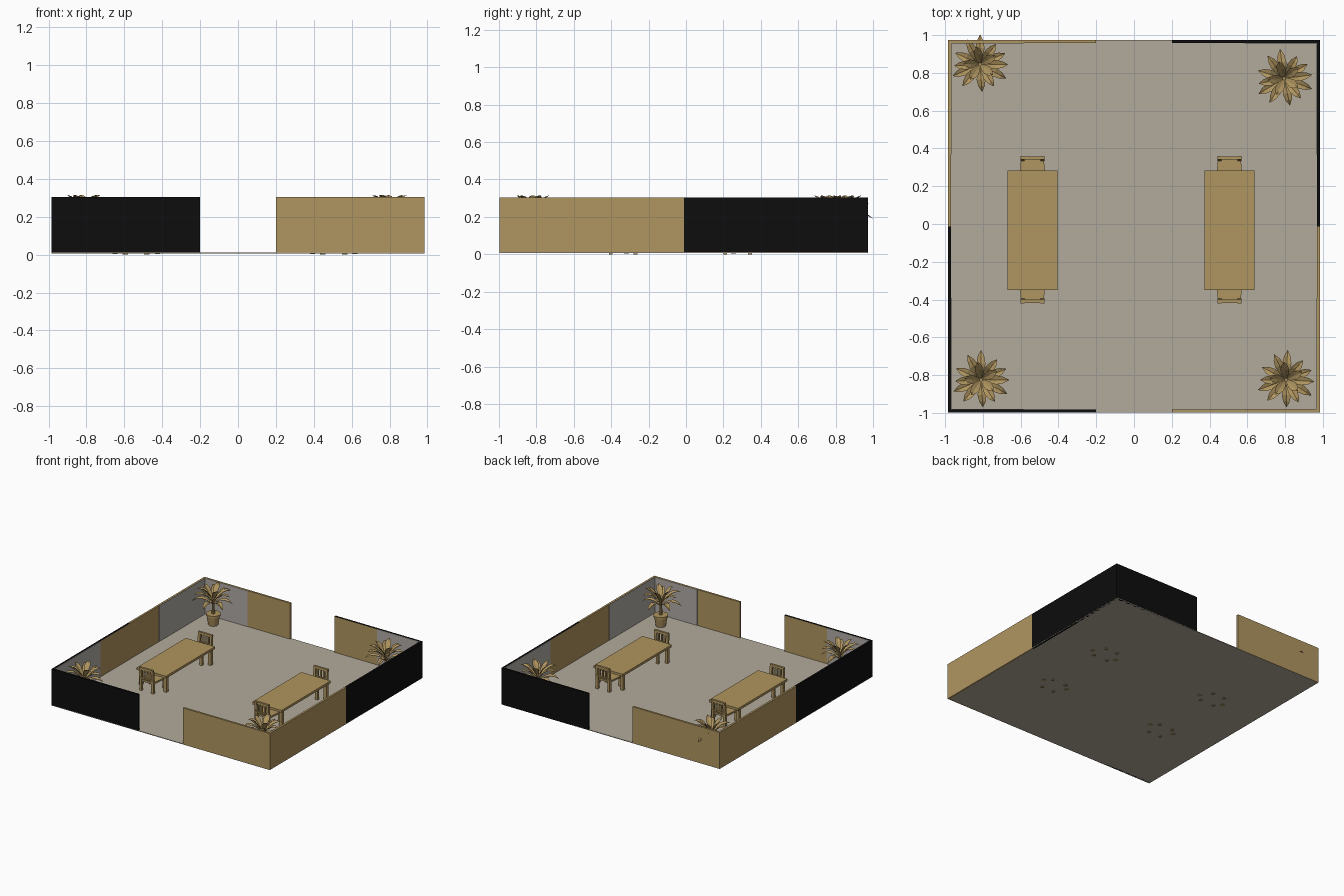
import bpy, bmesh, math
from mathutils import Vector, Matrix

if "Cube" in bpy.data.objects:
    bpy.data.objects.remove(bpy.data.objects["Cube"])


def mat(name, srgb):
    m = bpy.data.materials.new(name)
    lin = [c / 12.92 if c <= 0.04045 else ((c + 0.055) / 1.055) ** 2.4 for c in srgb]
    m.diffuse_color = (*lin, 1)
    m.use_nodes = True
    m.node_tree.nodes["Principled BSDF"].inputs["Base Color"].default_value = m.diffuse_color
    return m


TAN = mat("tan", (0.69, 0.585, 0.375))
BLACK = mat("black", (0.05, 0.05, 0.05))
FLOOR = mat("floor_grey", (0.70, 0.67, 0.61))
PANEL = mat("panel_grey", (0.69, 0.67, 0.65))


def finish(name, bm, *mats):
    me = bpy.data.meshes.new(name)
    bm.to_mesh(me)
    bm.free()
    for m in mats:
        me.materials.append(m)
    ob = bpy.data.objects.new(name, me)
    bpy.context.collection.objects.link(ob)
    return ob


def add_box(bm, lo, hi):
    lo, hi = Vector(lo), Vector(hi)
    mtx = Matrix.Translation((lo + hi) / 2) @ Matrix.Diagonal((*(hi - lo), 1))
    return bmesh.ops.create_cube(bm, size=1, matrix=mtx)["verts"]


def box(name, a, b, *mats):
    lo = [min(p, q) for p, q in zip(a, b)]
    hi = [max(p, q) for p, q in zip(a, b)]
    bm = bmesh.new()
    add_box(bm, lo, hi)
    bm.normal_update()
    return finish(name, bm, *mats)


# Room dimensions
X, YC, Y = 0.985, -0.012, 0.985
Z0, Z1, T = 0.006, 0.304, 0.016
box("floor", (-X, YC - Y, Z0), (X, YC + Y, 0.011), FLOOR)

# Corner walls: black ones keep a tan inner face; grey panels line each corner
for sx in (-1, 1):
    for sy in (-1, 1):
        dark = sx == sy
        tag = ("left" if sx < 0 else "right") + ("_front" if sy < 0 else "_back")
        mats = (BLACK, TAN) if dark else (TAN, TAN)
        ye = YC + sy * Y
        side = box("side_wall_" + tag, (sx * X, YC, Z0), (sx * (X - T), ye, Z1), *mats)
        end = box("end_wall_" + tag, (sx * (X - T), ye, Z0), (sx * 0.2, ye - sy * T, Z1), *mats)
        for wall, inward in ((side, Vector((-sx, 0, 0))), (end, Vector((0, -sy, 0)))):
            for p in wall.data.polygons:
                p.material_index = 1 if p.normal.dot(inward) > 0.9 else 0
        xi, yi = sx * (X - T), ye - sy * T
        box("side_panel_" + tag, (xi, YC + sy * 0.38, 0.011),
            (xi - sx * 0.002, yi, Z1 - 0.001), PANEL)
        box("end_panel_" + tag, (xi, yi, 0.011),
            (sx * 0.585, yi - sy * 0.002, Z1 - 0.001), PANEL)


# Table: top, apron and four legs
def table(name, cx):
    bm = bmesh.new()
    y0, y1, w = -0.349, 0.284, 0.132
    add_box(bm, (cx - w, y0, 0.133), (cx + w, y1, 0.152))
    add_box(bm, (cx - w + .025, y0 + .03, 0.118), (cx + w - .025, y1 - .03, 0.133))
    for sx in (-1, 1):
        for yy in (y0 + 0.03, y1 - 0.03):
            lx = cx + sx * 0.112
            add_box(bm, (lx - .013, yy - .013, 0.003), (lx + .013, yy + .013, 0.133))
    finish(name, bm, TAN)


# Chair: backrest at -y of its origin, seat widening toward +y
def chair(name, cx, cy, turn):
    bm = bmesh.new()
    seat = add_box(bm, (-0.06, 0.015, 0.085), (0.06, 0.165, 0.1))
    for v in seat:
        if v.co.y > 0.1:
            v.co.x *= 1.25
    for s in (-1, 1):
        add_box(bm, (s * .062 - .01, 0.14, 0), (s * .062 + .01, 0.16, 0.086))
        add_box(bm, (s * .053 - .01, 0.008, 0), (s * .053 + .01, 0.028, 0.1))
        post = add_box(bm, (s * .053 - .01, 0.008, 0.1), (s * .053 + .01, 0.026, 0.2))
        for v in post:
            if v.co.z > 0.15:
                v.co.y -= 0.008
    for z0, z1 in ((0.183, 0.203), (0.112, 0.122)):
        add_box(bm, (-0.063, 0.002, z0), (0.063, 0.019, z1))
    for i in (-1, 0, 1):
        add_box(bm, (i * .026 - .006, 0.006, 0.12), (i * .026 + .006, 0.015, 0.185))
    ob = finish(name, bm, TAN)
    ob.location = (cx, cy, 0)
    ob.rotation_euler.z = turn


for side, cx in (("left", -0.538), ("right", 0.505)):
    table("table_" + side, cx)
    chair("front_chair_" + side, cx, -0.42, 0)
    chair("back_chair_" + side, cx, 0.36, math.pi)


# Arching folded leaf from the crown
def add_leaf(bm, ang, reach, z0, rise, droop):
    out = Vector((math.cos(ang), math.sin(ang), 0))
    across = Vector((-out.y, out.x, 0))
    rows = []
    for t, w in ((0.05, .006), (.3, .017), (.55, .024), (.8, .017), (1, .001)):
        c = out * reach * t + Vector((0, 0, z0 + rise * t - droop * t * t))
        up = Vector((0, 0, w * 0.4))
        rows.append([bm.verts.new(p) for p in (c - across * w + up, c, c + across * w + up)])
    for a, b in zip(rows, rows[1:]):
        for i in (0, 1):
            bm.faces.new((a[i], b[i], b[i + 1], a[i + 1]))


# Potted plant: pot, stem and three tiers of leaves
def plant(name, x, y, turn):
    bm = bmesh.new()
    for r0, r1, z0, z1, n in ((.038, .05, .011, .085, 20), (.055, .055, .085, .1, 20),
                              (.012, .009, .1, .22, 8)):
        bmesh.ops.create_cone(bm, cap_ends=True, segments=n, radius1=r0, radius2=r1,
                              depth=z1 - z0, matrix=Matrix.Translation((0, 0, (z0 + z1) / 2)))
    for n, start, reach, z0, rise, droop in ((6, 90, .157, .17, .15, .13),
                                             (6, 118, .148, .19, .20, .12),
                                             (5, 100, .095, .20, .175, .06)):
        for i in range(n):
            wob = 7 * math.sin(i * 2.3)
            add_leaf(bm, math.radians(start + i * 360 / n + (wob if i else 0)),
                     reach * (1 - 0.08 * (i % 2)), z0, rise, droop)
    ob = finish(name, bm, TAN)
    ob.location = (x, y, 0)
    ob.rotation_euler.z = math.radians(turn)


plant("plant_back_left", -0.815, 0.845, 0)
plant("plant_back_right", 0.795, 0.77, 8)
plant("plant_front_left", -0.81, -0.825, 0)
plant("plant_front_right", 0.805, -0.825, -3)
